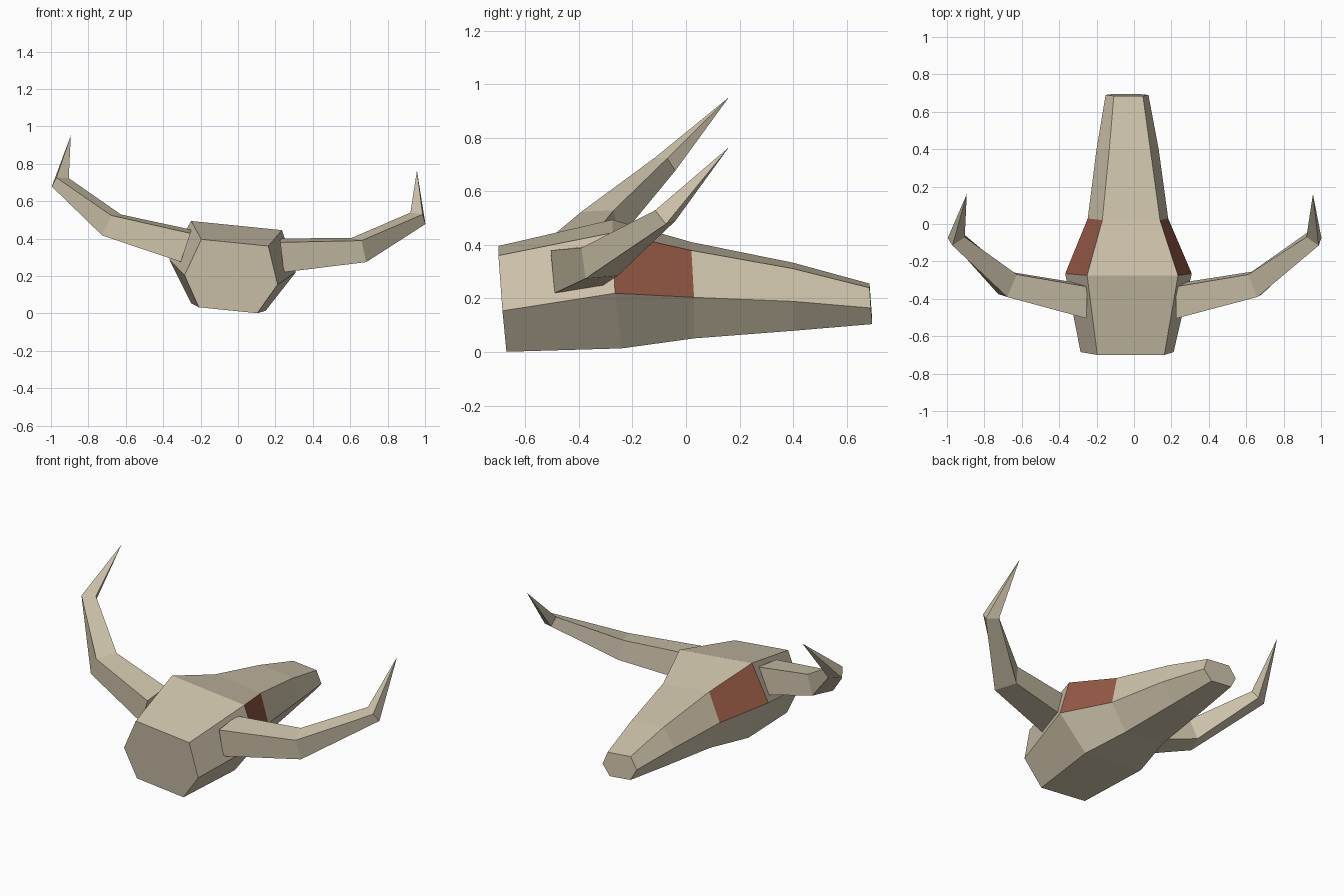
import bpy
import bmesh
import math

default_cube = bpy.data.objects.get("Cube")
if default_cube:
    bpy.data.objects.remove(default_cube, do_unlink=True)


def make_material(name, colour):
    material = bpy.data.materials.new(name)
    material.use_nodes = True
    material.diffuse_color = colour
    shader = material.node_tree.nodes["Principled BSDF"]
    shader.inputs["Base Color"].default_value = colour
    shader.inputs["Roughness"].default_value = 0.9
    return material


bone = make_material("bone", (0.62, 0.55, 0.41, 1))
socket_red = make_material("eye socket red", (0.3, 0.1, 0.06, 1))


def loft(name, rings, materials, tip=None, painted=()):
    """Join equal rings of points into a closed flat-faced mesh.
    Painted holds (band, side) pairs that take the second material."""
    bm = bmesh.new()
    loops = [[bm.verts.new(point) for point in ring] for ring in rings]
    count = len(loops[0])
    for band, (near, far) in enumerate(zip(loops, loops[1:])):
        for side in range(count):
            after = (side + 1) % count
            face = bm.faces.new((near[side], near[after], far[after], far[side]))
            face.material_index = int((band, side) in painted)
    bm.faces.new(loops[0])
    if tip:
        apex = bm.verts.new(tip)
        for side in range(count):
            bm.faces.new((loops[-1][side], loops[-1][(side + 1) % count], apex))
    else:
        bm.faces.new(loops[-1])
    bmesh.ops.recalc_face_normals(bm, faces=bm.faces[:])
    mesh = bpy.data.meshes.new(name)
    bm.to_mesh(mesh)
    bm.free()
    for material in materials:
        mesh.materials.append(material)
    part = bpy.data.objects.new(name, mesh)
    bpy.context.collection.objects.link(part)
    # The whole skull leans slightly to one side
    part.location.x = -0.055
    part.rotation_euler.y = math.radians(5.75)
    return part


# Skull: each section gives (half width, y, height) at top, cheek and jaw
skull_sections = [
    [(0.18, -0.7, 0.38), (0.25, -0.685, 0.18), (0.157, -0.67, 0.017)],
    [(0.244, -0.275, 0.472), (0.34, -0.265, 0.255), (0.2, -0.24, 0.034)],
    [(0.155, 0.02, 0.397), (0.216, 0.03, 0.227), (0.135, 0.03, 0.065)],
    [(0.11, 0.4, 0.324), (0.167, 0.4, 0.207), (0.1, 0.4, 0.09)],
    [(0.078, 0.685, 0.249), (0.115, 0.69, 0.177), (0.07, 0.695, 0.112)],
]
skull_rings = [half + [(-x, y, z) for x, y, z in reversed(half)]
               for half in skull_sections]
# The upper side panels behind the widest section are the eye sockets
loft("skull", skull_rings, [bone, socket_red], painted={(1, 0), (1, 4)})

# Horns: four-sided sections running front top, front bottom, back bottom, back top
horn_root = [(0.241, -0.505, 0.406), (0.277, -0.49, 0.249),
             (0.274, -0.315, 0.274), (0.239, -0.335, 0.426)]
horn_middle = [(0.673, -0.39, 0.459), (0.709, -0.375, 0.347),
               (0.653, -0.255, 0.352), (0.621, -0.27, 0.469)]
horn_bend = [(0.984, -0.115, 0.631), (1.004, -0.075, 0.581),
             (0.936, -0.04, 0.586), (0.918, -0.07, 0.634)]
horn_tip = (0.93, 0.16, 0.862)


def mirrored(point, side):
    return (point[0] * side, point[1], point[2])


for name, side in (("left_horn", 1), ("right_horn", -1)):
    rings = [[mirrored(point, side) for point in ring]
             for ring in (horn_root, horn_middle, horn_bend)]
    loft(name, rings, [bone], tip=mirrored(horn_tip, side))
